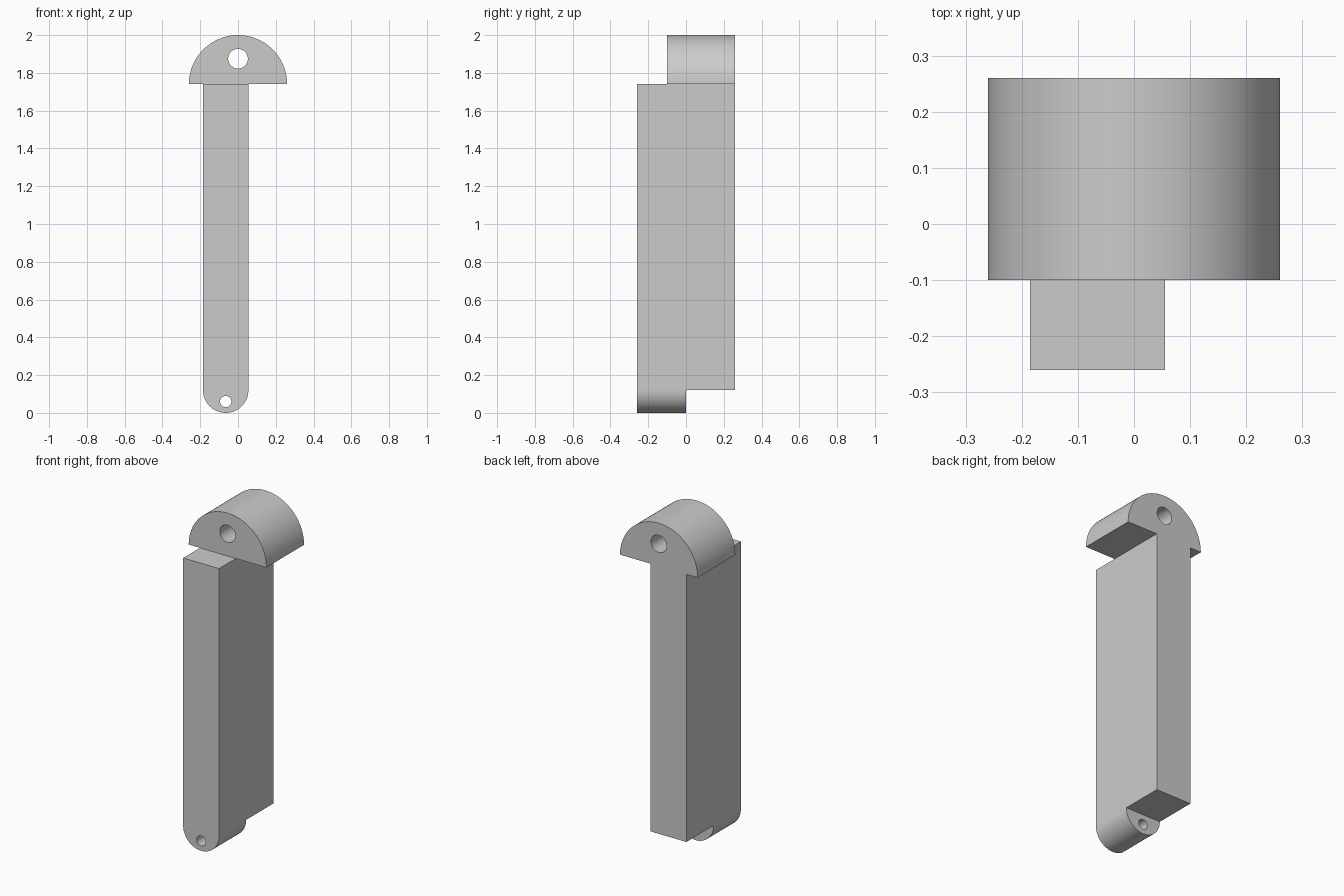
import bpy, bmesh, math

cube = bpy.data.objects.get("Cube")
if cube:
    bpy.data.objects.remove(cube, do_unlink=True)

grey = bpy.data.materials.new("plain grey")
grey.use_nodes = True
colour = (0.6, 0.6, 0.6, 1)
grey.diffuse_color = colour
grey.node_tree.nodes["Principled BSDF"].inputs["Base Color"].default_value = colour

BAR_X, BAR_R = -0.065, 0.12      # bar centre and half width
HEAD_R = 0.26                    # head radius
HEAD_Z = 2 - HEAD_R              # underside of the head


def arc(cx, cz, r, start, sweep, steps):
    """Points of an arc in the xz plane."""
    angles = [math.radians(start + sweep * i / steps) for i in range(steps + 1)]
    return [(cx + r * math.cos(a), cz + r * math.sin(a)) for a in angles]


def circle(cx, cz, r):
    return arc(cx, cz, r, 0, 360, 48)[:-1]


def prism(name, loops, y0, y1):
    """Extrude an outline, with optional holes, from y0 to y1."""
    bm = bmesh.new()
    edges = []
    for loop in loops:
        verts = [bm.verts.new((x, y0, z)) for x, z in loop]
        edges += [bm.edges.new((v, verts[i - 1])) for i, v in enumerate(verts)]
    bmesh.ops.triangle_fill(bm, edges=edges, use_beauty=True, normal=(0, -1, 0))
    grown = bmesh.ops.extrude_face_region(bm, geom=bm.faces[:], use_keep_orig=True)
    moved = [g for g in grown["geom"] if isinstance(g, bmesh.types.BMVert)]
    bmesh.ops.translate(bm, verts=moved, vec=(0, y1 - y0, 0))
    bmesh.ops.recalc_face_normals(bm, faces=bm.faces[:])
    mesh = bpy.data.meshes.new(name)
    bm.to_mesh(mesh)
    bm.free()
    mesh.materials.append(grey)
    obj = bpy.data.objects.new(name, mesh)
    bpy.context.collection.objects.link(obj)
    bpy.ops.object.select_all(action="DESELECT")
    obj.select_set(True)
    bpy.context.view_layer.objects.active = obj
    bpy.ops.object.shade_smooth_by_angle(angle=math.radians(30))
    return obj


# Long rectangular bar
left, right = BAR_X - BAR_R, BAR_X + BAR_R
prism("bar", [[(left, BAR_R), (right, BAR_R), (right, HEAD_Z), (left, HEAD_Z)]],
      -0.26, 0.26)

# Half-round head with a pivot hole
prism("head", [arc(0, HEAD_Z, HEAD_R, 0, 180, 64), circle(0, 1.875, 0.052)],
      -0.10, 0.26)

# Half-round foot with a small pin hole, on the front half only
prism("foot", [arc(BAR_X, BAR_R, BAR_R, 180, 180, 48), circle(BAR_X, 0.06, 0.03)],
      -0.26, 0)
